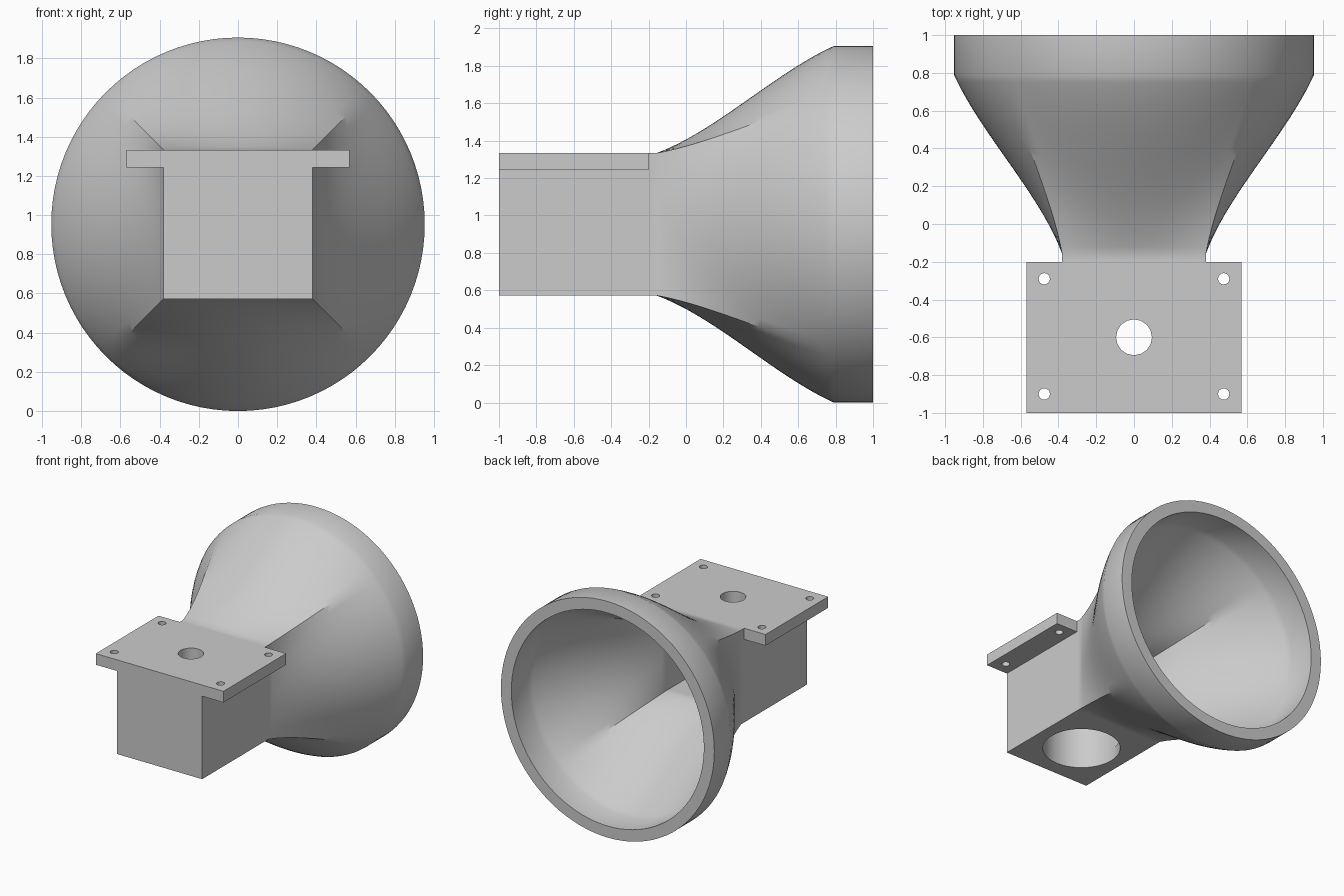
import bpy, bmesh, math
from mathutils import Matrix

cube = bpy.data.objects.get("Cube")
if cube:
    bpy.data.objects.remove(cube, do_unlink=True)

CZ = 0.953          # height of the horn axis
SEGS = 96           # points per ring, corners fall on multiples of 45 degrees
THROAT, MOUTH = -0.16, 0.79

grey = bpy.data.materials.new("light grey")
grey.use_nodes = True
grey.diffuse_color = (0.6, 0.6, 0.6, 1)
grey.node_tree.nodes["Principled BSDF"].inputs["Base Color"].default_value = (0.6, 0.6, 0.6, 1)


def make_object(name, bm):
    bmesh.ops.recalc_face_normals(bm, faces=bm.faces)
    mesh = bpy.data.meshes.new(name)
    bm.to_mesh(mesh)
    bm.free()
    mesh.materials.append(grey)
    obj = bpy.data.objects.new(name, mesh)
    bpy.context.collection.objects.link(obj)
    return obj


def box(name, x0, x1, y0, y1, z0, z1):
    bm = bmesh.new()
    bmesh.ops.create_cube(bm, size=1)
    bmesh.ops.scale(bm, vec=(x1 - x0, y1 - y0, z1 - z0), verts=bm.verts)
    bmesh.ops.translate(bm, vec=((x0 + x1) / 2, (y0 + y1) / 2, (z0 + z1) / 2), verts=bm.verts)
    return make_object(name, bm)


def cylinder(name, x, y, z0, z1, r, segs):
    bm = bmesh.new()
    bmesh.ops.create_cone(bm, cap_ends=True, segments=segs, radius1=r, radius2=r, depth=z1 - z0,
                          matrix=Matrix.Translation((x, y, (z0 + z1) / 2)))
    return make_object(name, bm)


def combine(target, tool, operation):
    bpy.context.view_layer.objects.active = target
    mod = target.modifiers.new(operation.lower(), 'BOOLEAN')
    mod.operation, mod.object, mod.solver = operation, tool, 'EXACT'
    bpy.ops.object.modifier_apply(modifier=mod.name)
    bpy.data.objects.remove(tool, do_unlink=True)


def ease(t):
    # flare curve from throat to mouth
    return 0.6 * t * (1 - t) ** 2 + t * t * (3 - 2 * t) + 0.75 * t * t * (t - 1)


def ring(bm, y, half, radius, blend):
    # cross-section between a square (0) and a circle (1)
    verts = []
    for i in range(SEGS):
        a = 2 * math.pi * i / SEGS
        c, s = math.cos(a), math.sin(a)
        r = half / max(abs(c), abs(s)) * (1 - blend) + radius * blend
        verts.append(bm.verts.new((c * r, y, CZ + s * r)))
    return verts


def skin(bm, half, radius, end):
    # square duct, flare and round collar as one list of rings
    rings = [ring(bm, y, half, radius, 0) for y in (end, THROAT - 0.03)]
    steps = 24
    for i in range(steps + 1):
        t = i / steps
        rings.append(ring(bm, THROAT + (MOUTH - THROAT) * t, half, radius, ease(t)))
    rings.append(ring(bm, 1, half, radius, 1))
    return rings


# Horn: outer skin joined over the rim to the hollow inside
bm = bmesh.new()
rings = skin(bm, 0.38, 0.953, -1) + skin(bm, 0.285, 0.86, -0.6)[::-1]
for a, b in zip(rings, rings[1:]):
    for i in range(SEGS):
        j = (i + 1) % SEGS
        bm.faces.new((a[i], a[j], b[j], b[i]))
bm.faces.new(rings[0])
bm.faces.new(rings[-1])
horn = make_object("horn_with_mount", bm)

# Mounting plate flush with the top of the duct
top = CZ + 0.38
combine(horn, box("plate", -0.57, 0.57, -1, -0.2, top - 0.09, top), 'UNION')

# Driver bore from below, small centre hole and four screw holes
combine(horn, cylinder("bore", 0, -0.6, 0.4, top - 0.09, 0.284, 64), 'DIFFERENCE')
combine(horn, cylinder("centre_hole", 0, -0.6, 1.1, 1.5, 0.095, 16), 'DIFFERENCE')
for x in (-0.475, 0.475):
    for y in (-0.29, -0.9):
        combine(horn, cylinder("screw_hole", x, y, 1.1, 1.5, 0.03, 16), 'DIFFERENCE')

# Smooth flare with crisp edges
bpy.ops.object.select_all(action='DESELECT')
horn.select_set(True)
bpy.context.view_layer.objects.active = horn
bpy.ops.object.shade_smooth_by_angle(angle=math.radians(30))
